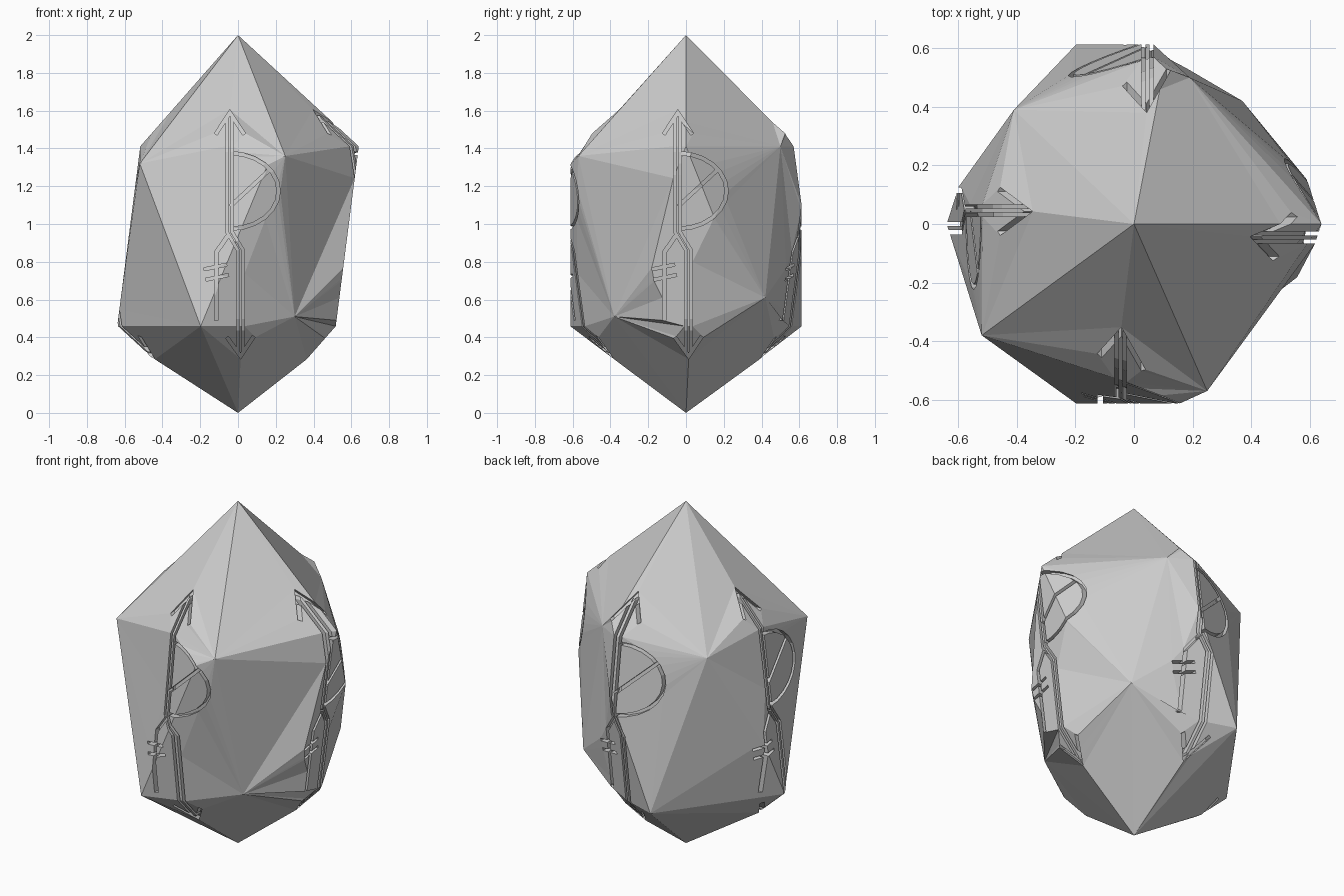
import bpy, bmesh
from math import sin, cos, pi
from mathutils import Vector, Matrix
from mathutils.bvhtree import BVHTree

if "Cube" in bpy.data.objects:
    bpy.data.objects.remove(bpy.data.objects["Cube"])

# Stone body: stretched icosahedron
bm = bmesh.new()
bmesh.ops.create_icosphere(bm, subdivisions=1, radius=1)
for v in bm.verts:
    v.co = Vector((v.co.x * .715, v.co.y * .72, v.co.z * 1.065 + .935))
bm.normal_update()
tree = BVHTree.FromBMesh(bm)
mesh = bpy.data.meshes.new("crystal_base")
bm.to_mesh(mesh)
bm.free()
body = bpy.data.objects.new("crystal_body", mesh)
bpy.context.collection.objects.link(body)


def resample(pts, step=.06):
    out = []
    for a, b in zip(pts, pts[1:]):
        n = max(1, round((b - a).length / step))
        out += [a.lerp(b, i / n) for i in range(n)]
    return out + [pts[-1]]


def groove(cut, pts, width, depth, rot):
    """Strip following the stone surface, seen along one side direction."""
    pts = resample([Vector(p) for p in pts])
    direction = rot @ Vector((0, 1, 0))
    rings = []
    for i, p in enumerate(pts):
        d0 = (p - pts[max(i - 1, 0)])
        d1 = (pts[min(i + 1, len(pts) - 1)] - p)
        d0 = d0.normalized() if d0.length else d1.normalized()
        d1 = d1.normalized() if d1.length else d0
        t = (d0 + d1).normalized()
        side = Vector((-t.y, t.x)) * width / 2 / max(.5, t.dot(d0))
        ring = []
        for q, offs in ((p + side, (-.05, depth)), (p - side, (depth, -.05))):
            hit = tree.ray_cast(rot @ Vector((q.x, -3, q.y)), direction)[0]
            ring += [cut.verts.new(hit + direction * o) for o in offs]
        rings.append(ring)
    for a, b in zip(rings, rings[1:]):
        for j in range(4):
            k = (j + 1) % 4
            cut.faces.new((a[j], a[k], b[k], b[j]))
    cut.faces.new(rings[0][::-1])
    cut.faces.new(rings[-1])


# Carved ornament: (points across/up, width)
bow = [(-.04 + .255 * sin(a * pi / 12), 1.175 + .2 * cos(a * pi / 12)) for a in range(13)]
strokes = [(bow, .018),
           ([(-.04, 1.095), (.165, 1.285)], .018),
           ([(-.118, 1.475), (-.043, 1.59), (.032, 1.475)], .018),
           ([(-.045, .95), (-.115, .85), (-.115, .49)], .02),
           ([(-.058, .40), (.014, .30), (.084, .405)], .018),
           ([(-.18, .76), (-.06, .785)], .016),
           ([(-.17, .705), (-.05, .73)], .016)]
for o in (-.014, .014):
    strokes.append(([(-.046 + o, 1.565), (-.046 + o, .955)], .014))
    strokes.append(([(-.046 + o, .96), (.014 + o, .86), (.014 + o, .315)], .014))

cut = bmesh.new()
for k in range(4):
    for i, (pts, w) in enumerate(strokes):
        groove(cut, pts, w, .032 + .0011 * i, Matrix.Rotation(k * pi / 2, 3, 'Z'))
bmesh.ops.recalc_face_normals(cut, faces=cut.faces)
cmesh = bpy.data.meshes.new("groove_cutter")
cut.to_mesh(cmesh)
cut.free()
cutter = bpy.data.objects.new("groove_cutter", cmesh)
bpy.context.collection.objects.link(cutter)

mod = body.modifiers.new("grooves", 'BOOLEAN')
mod.operation, mod.solver, mod.object, mod.use_self = 'DIFFERENCE', 'EXACT', cutter, True
dg = bpy.context.evaluated_depsgraph_get()
result = bpy.data.meshes.new_from_object(body.evaluated_get(dg))
body.modifiers.clear()
body.data = result
bpy.data.objects.remove(cutter)

# Knocked-in corners of the stone: (near, moved to)
moves = [((0, 0, 2), (0, 0, 2)), ((0, 0, -.13), (0, 0, 0)),
         ((.2, -.61, 1.41), (.25, -.57, 1.36)), ((-.52, -.38, 1.41), (-.52, -.38, 1.32)),
         ((-.52, .38, 1.41), (-.41, .39, 1.34)), ((.2, .61, 1.41), (.19, .5, 1.41)),
         ((.52, -.38, .46), (.3, -.38, .51)), ((.52, .38, .46), (.37, .42, .61))]
bm = bmesh.new()
bm.from_mesh(result)
bmesh.ops.triangulate(bm, faces=bm.faces, ngon_method='BEAUTY')
bm.verts.ensure_lookup_table()
for near, new in moves:
    v = min(bm.verts, key=lambda q: (q.co - Vector(near)).length)
    v.co = new
for f in bm.faces:
    f.smooth = False
bm.to_mesh(result)
bm.free()
